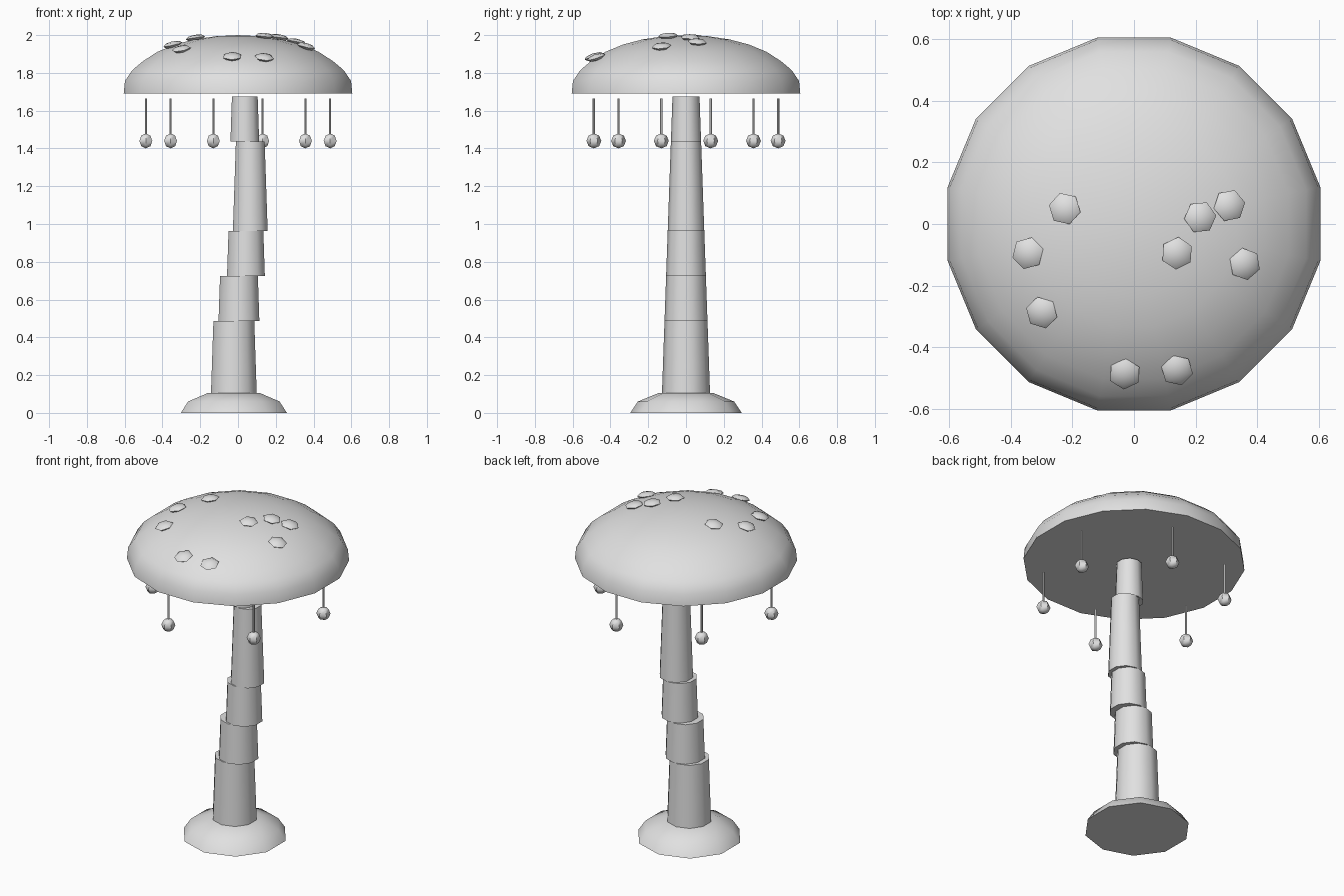
import bpy, bmesh, math
from mathutils import Matrix

if "Cube" in bpy.data.objects:
    bpy.data.objects.remove(bpy.data.objects["Cube"])

grey = bpy.data.materials.new("light_grey")
grey.diffuse_color = (0.75, 0.75, 0.75, 1)
grey.use_nodes = True
grey.node_tree.nodes["Principled BSDF"].inputs["Base Color"].default_value = grey.diffuse_color


def finish(name, bm, smooth=50):
    bmesh.ops.recalc_face_normals(bm, faces=bm.faces)
    me = bpy.data.meshes.new(name)
    bm.to_mesh(me)
    bm.free()
    ob = bpy.data.objects.new(name, me)
    bpy.context.collection.objects.link(ob)
    me.materials.append(grey)
    bpy.ops.object.select_all(action='DESELECT')
    ob.select_set(True)
    bpy.context.view_layer.objects.active = ob
    bpy.ops.object.shade_smooth_by_angle(angle=math.radians(smooth))
    return ob


def lathe(name, profile, sides, start, cx=0.0, cy=0.0):
    """Closed solid from (radius, z) rings; radius 0 at the end makes a pole."""
    bm = bmesh.new()
    rings = []
    for r, z in profile:
        if r == 0:
            rings.append([bm.verts.new((cx, cy, z))])
        else:
            angles = [math.radians(start) + 2 * math.pi * i / sides for i in range(sides)]
            rings.append([bm.verts.new((cx + r * math.cos(a), cy + r * math.sin(a), z))
                          for a in angles])
    for a, b in zip(rings, rings[1:]):
        for i in range(sides):
            j = (i + 1) % sides
            if len(b) == 1:
                bm.faces.new((a[i], a[j], b[0]))
            elif len(a) == 1:
                bm.faces.new((a[0], b[j], b[i]))
            else:
                bm.faces.new((a[i], a[j], b[j], b[i]))
    for ring in (rings[0], rings[-1]):
        if len(ring) > 1:
            bm.faces.new(ring)
    return finish(name, bm)


# domed foot
lathe("foot", [(0.295, 0), (0.255, 0.06), (0.148, 0.104), (0, 0.12)], 10, 18, -0.022)

# stacked, shifted stem segments
STEP = 0.238
for i, cx in enumerate([-0.022, -0.022, 0.005, 0.042, 0.065, 0.065, 0.036]):
    z0, z1 = 0.01 + i * STEP, 0.01 + (i + 1) * STEP
    lathe(f"stem_segment_{i + 1}",
          [(0.131 - 0.0355 * z0, z0), (0.131 - 0.0355 * z1, z1)], 10, 18, cx)

# wide cap with flat underside
lathe("cap", [(0.617, 1.69), (0.61, 1.758), (0.57, 1.815), (0.513, 1.862), (0.434, 1.912),
              (0.34, 1.95), (0.236, 1.977), (0.12, 1.994), (0, 2.0)], 16, 11.25)

# spots lying on the cap
spots = [(-0.225, 0.05), (-0.345, -0.095), (-0.30, -0.288), (-0.03, -0.487), (0.14, -0.475),
         (0.14, -0.095), (0.215, 0.022), (0.31, 0.06), (0.36, -0.13)]
for i, (x, y) in enumerate(spots):
    r, phi = math.hypot(x, y), math.atan2(y, x)
    z = 1.697 + 0.31 * math.sqrt(1 - (r / 0.617) ** 2)
    m = (Matrix.Translation((x, y, z)) @ Matrix.Rotation(phi, 4, 'Z')
         @ Matrix.Rotation(0.65 * r, 4, 'Y') @ Matrix.Diagonal((1, 1, 0.33, 1))
         @ Matrix.Rotation(math.radians(30), 4, 'Z'))
    bm = bmesh.new()
    bmesh.ops.create_uvsphere(bm, u_segments=6, v_segments=4, radius=0.053, matrix=m)
    finish(f"spot_{i + 1}", bm, 65)

# hanging threads with beads
for i in range(6):
    a = math.radians(15 + 60 * i)
    x, y = 0.505 * math.cos(a), 0.505 * math.sin(a)
    lathe(f"thread_{i + 1}", [(0.006, 1.44), (0.006, 1.665)], 6, 30, x, y)
    bead = [(0.0395 * math.cos(math.radians(e)) if abs(e) < 90 else 0,
             1.44 + 0.0395 * math.sin(math.radians(e))) for e in (-90, -45, 0, 45, 90)]
    ob = lathe(f"bead_{i + 1}", bead, 6, 30, x, y)
    ob.data.shade_smooth()
